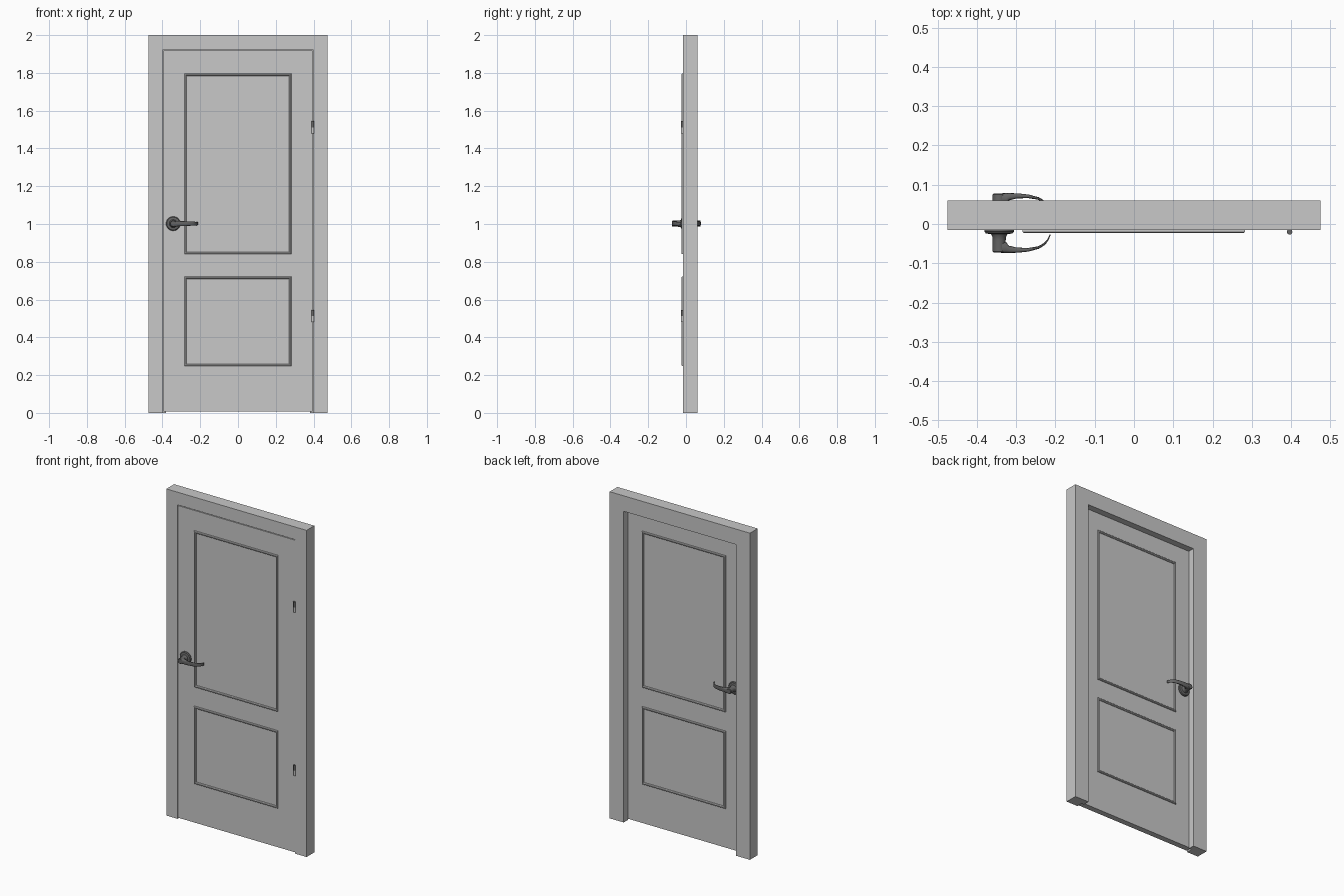
import bpy, bmesh, math
from mathutils import Vector

if "Cube" in bpy.data.objects:
    bpy.data.objects.remove(bpy.data.objects["Cube"])


def material(name, v):
    m = bpy.data.materials.new(name)
    m.diffuse_color = (v, v, v, 1)
    m.use_nodes = True
    m.node_tree.nodes["Principled BSDF"].inputs["Base Color"].default_value = m.diffuse_color
    return m


GREY = material("light_grey_paint", 0.58)
METAL = material("dark_grey_metal", 0.13)
FRONT, BACK = -0.015, 0.02          # faces of the door leaf
MID = (FRONT + BACK) / 2


def finish(name, bm, mat, smooth=False):
    bmesh.ops.recalc_face_normals(bm, faces=bm.faces)
    me = bpy.data.meshes.new(name)
    bm.to_mesh(me)
    bm.free()
    ob = bpy.data.objects.new(name, me)
    bpy.context.collection.objects.link(ob)
    me.materials.append(mat)
    if smooth:
        bpy.ops.object.select_all(action='DESELECT')
        ob.select_set(True)
        bpy.context.view_layer.objects.active = ob
        bpy.ops.object.shade_smooth_by_angle(angle=math.radians(35))
    return ob


def loft(bm, rings, closed=False):
    """Skin a list of point rings; cap the ends unless closed."""
    vs = [[bm.verts.new(p) for p in r] for r in rings]
    n = len(vs[0])
    for i in range(len(vs) if closed else len(vs) - 1):
        a, b = vs[i], vs[(i + 1) % len(vs)]
        for j in range(n):
            k = (j + 1) % n
            bm.faces.new((a[j], a[k], b[k], b[j]))
    if not closed:
        bm.faces.new(vs[0])
        bm.faces.new(vs[-1])


def mitred(name, profile, x0, x1, z0, z1, closed):
    """Sweep (inset, y) profile round a rectangle with mitred corners."""
    def low(o):
        return z0 + o if closed else z0
    rings = [[(x0 + o, y, low(o)) for o, y in profile],
             [(x0 + o, y, z1 - o) for o, y in profile],
             [(x1 - o, y, z1 - o) for o, y in profile],
             [(x1 - o, y, low(o)) for o, y in profile]]
    bm = bmesh.new()
    loft(bm, rings, closed)
    return finish(name, bm, GREY)


def cylinder(name, x, y, z0, z1, r, mat):
    bm = bmesh.new()
    loft(bm, [[(x + r * math.cos(t * math.tau / 16), y + r * math.sin(t * math.tau / 16), z)
               for t in range(16)] for z in (z0, z1)])
    return finish(name, bm, mat, True)


# Rebated door frame
mitred("door_frame", [(0, -0.015), (0.077, -0.015), (0.077, 0.0205),
                      (0.095, 0.0205), (0.095, 0.06), (0, 0.06)],
       -0.475, 0.475, 0, 2, False)

# Door leaf
bm = bmesh.new()
loft(bm, [[(-0.395, y, 0.008), (0.395, y, 0.008), (0.395, y, 1.919), (-0.395, y, 1.919)]
          for y in (FRONT, BACK)])
finish("door_leaf", bm, GREY)

# Panel mouldings on both faces
for side, face, s in (("front", FRONT, -1), ("back", BACK, 1)):
    prof = [(0, face - s * 0.002), (0, face + s * 0.005), (0.003, face + s * 0.008),
            (0.008, face + s * 0.008), (0.012, face + s * 0.004), (0.012, face - s * 0.002)]
    for part, z0, z1 in (("upper", 0.84, 1.796), ("lower", 0.248, 0.722)):
        mitred(f"{part}_moulding_{side}", prof, -0.284, 0.282, z0, z1, True)

# Hinges: two barrels each
for part, z in (("upper", 1.48), ("lower", 0.48)):
    cylinder(f"{part}_hinge_bottom_barrel", 0.396, -0.02, z, z + 0.032, 0.007, GREY)
    cylinder(f"{part}_hinge_top_barrel", 0.396, -0.02, z + 0.032, z + 0.064, 0.007, METAL)

# Handles: turned rose and neck, plus a tapering curved lever
HX, HZ = -0.343, 1.002
TURNED = [(0.038, -0.013), (0.038, -0.019), (0.034, -0.024), (0.021, -0.026), (0.0175, -0.032),
          (0.0165, -0.042), (0.0165, -0.07), (0.014, -0.073)]
LEVER = [  # outer x, y, inner x, y, half height
    (-0.345, -0.073, -0.345, -0.046, 0.015), (-0.325, -0.0735, -0.325, -0.046, 0.015),
    (-0.315, -0.0735, -0.319, -0.055, 0.014), (-0.295, -0.073, -0.298, -0.060, 0.013),
    (-0.268, -0.070, -0.270, -0.061, 0.012), (-0.242, -0.063, -0.245, -0.057, 0.011),
    (-0.226, -0.053, -0.230, -0.049, 0.010), (-0.217, -0.040, -0.220, -0.038, 0.009),
    (-0.212, -0.027, -0.214, -0.026, 0.008)]


def power(v):
    return math.copysign(abs(v) ** 0.6, v)


for side in ("front", "back"):
    def place(x, y, z):
        return (x, y if side == "front" else 2 * MID - y, z)
    bm = bmesh.new()
    loft(bm, [[place(HX + r * math.cos(t * math.tau / 32), y, HZ + r * math.sin(t * math.tau / 32))
               for t in range(32)] for r, y in TURNED])
    finish(f"handle_rose_{side}", bm, METAL, True)
    bm = bmesh.new()
    rings = []
    for ox, oy, ix, iy, h in LEVER:
        c, d = Vector(((ox + ix) / 2, (oy + iy) / 2)), Vector(((ox - ix) / 2, (oy - iy) / 2))
        ring = []
        for t in range(20):
            a = t * math.tau / 20
            p = c + d * power(math.cos(a))
            ring.append(place(p.x, p.y, HZ + h * power(math.sin(a))))
        rings.append(ring)
    loft(bm, rings)
    finish(f"handle_lever_{side}", bm, METAL, True)
